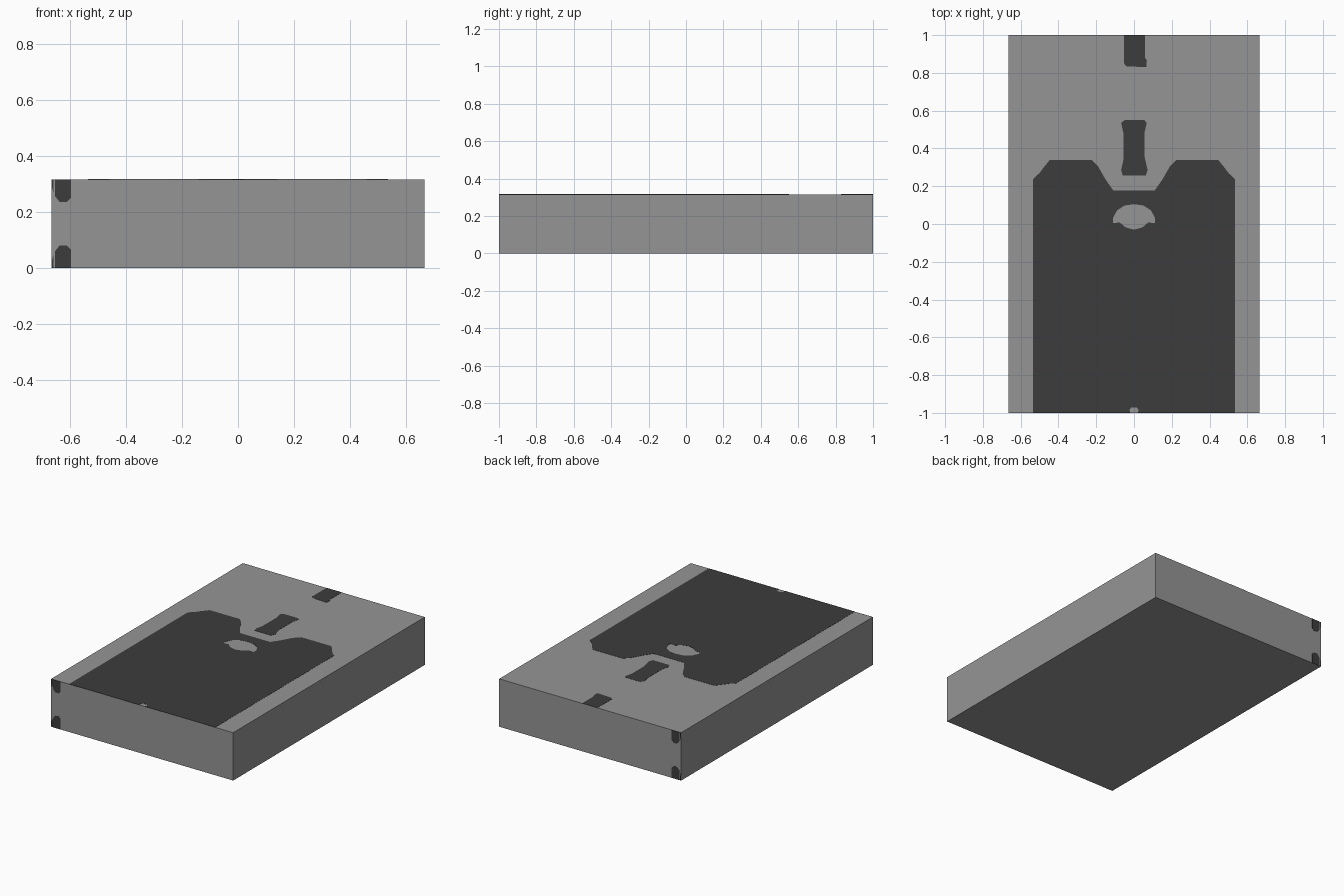
import bpy, math

if "Cube" in bpy.data.objects:
    bpy.data.objects.remove(bpy.data.objects["Cube"])

W, L, H = 0.665, 1.0, 0.316      # half width, half length, height
T = 0.0005                       # half thickness of the painted plates


def material(name, v):
    m = bpy.data.materials.new(name)
    m.diffuse_color = (v, v, v, 1)
    m.use_nodes = True
    m.node_tree.nodes["Principled BSDF"].inputs["Base Color"].default_value = m.diffuse_color
    return m


grey = material("mid_grey", 0.30)
dark = material("dark_grey", 0.046)


def plate(name, outlines, loc, rot=(0, 0, 0)):
    """Thin dark plate from closed outlines; an inner outline becomes a hole."""
    cu = bpy.data.curves.new(name, 'CURVE')
    cu.dimensions, cu.fill_mode, cu.extrude = '2D', 'BOTH', T
    for pts in outlines:
        s = cu.splines.new('POLY')
        s.points.add(len(pts) - 1)
        for p, (x, y) in zip(s.points, pts):
            p.co = (x, y, 0, 1)
        s.use_cyclic_u = True
    tmp = bpy.data.objects.new(name + "_curve", cu)
    bpy.context.collection.objects.link(tmp)
    dg = bpy.context.evaluated_depsgraph_get()
    me = bpy.data.meshes.new_from_object(tmp.evaluated_get(dg))
    bpy.data.objects.remove(tmp)
    me.materials.clear()
    me.materials.append(dark)
    ob = bpy.data.objects.new(name, me)
    ob.location, ob.rotation_euler = loc, rot
    bpy.context.collection.objects.link(ob)
    return ob


def mirrored(half):
    return half + [(-x, y) for x, y in reversed(half) if x != 0]


# main block
bpy.ops.mesh.primitive_cube_add(size=1, location=(0, 0, H / 2))
block = bpy.context.object
block.name = "block"
block.scale = (2 * W, 2 * L, H)
bpy.ops.object.transform_apply(location=False, rotation=False, scale=True)
block.data.materials.append(grey)

# large top panel with a small notch at the front and a domed opening
top = (0, 0, H + T)
panel = mirrored([(0, -0.97), (0.015, -0.972), (0.024, -0.985), (0.02, -L),
                  (0.534, -L), (0.534, 0.238), (0.5, 0.27), (0.478, 0.3),
                  (0.445, 0.34), (0.225, 0.34), (0.19, 0.305), (0.15, 0.235),
                  (0.11, 0.178)])
opening = mirrored([(0, 0.105), (0.05, 0.098), (0.09, 0.072), (0.112, 0.03),
                    (0.11, 0.005), (0.075, 0.008), (0.045, -0.018), (0, -0.03)])
plate("top_panel", [panel, opening], top)

# two short bars along the centre line
plate("middle_bar", [[(-0.05, 0.55), (0.055, 0.55), (0.067, 0.535), (0.055, 0.48),
                      (0.055, 0.36), (0.072, 0.285), (0.062, 0.257),
                      (-0.06, 0.257), (-0.068, 0.285), (-0.056, 0.34),
                      (-0.056, 0.48), (-0.068, 0.535)]], top)
plate("rear_bar", [[(-0.053, L), (0.058, L), (0.058, 0.88), (0.068, 0.865),
                    (0.065, 0.83), (-0.04, 0.835), (-0.053, 0.85)]], top)

# rounded marks and edge slivers at the left end of the front and back faces
mark = [(-0.652, 0), (-0.652, 0.06), (-0.635, 0.081), (-0.61, 0.081),
        (-0.595, 0.066), (-0.595, 0)]
sliver = [(-0.662, 0), (-0.662, 0.03), (-0.657, 0.05), (-0.657, 0)]
lower = [mark, sliver]
upper = [[(x, H - z) for x, z in reversed(p)] for p in lower]
for side, y in (("front", -L - T), ("back", L + T)):
    plate(side + "_marks", lower + upper, (0, y, 0), (math.pi / 2, 0, 0))
